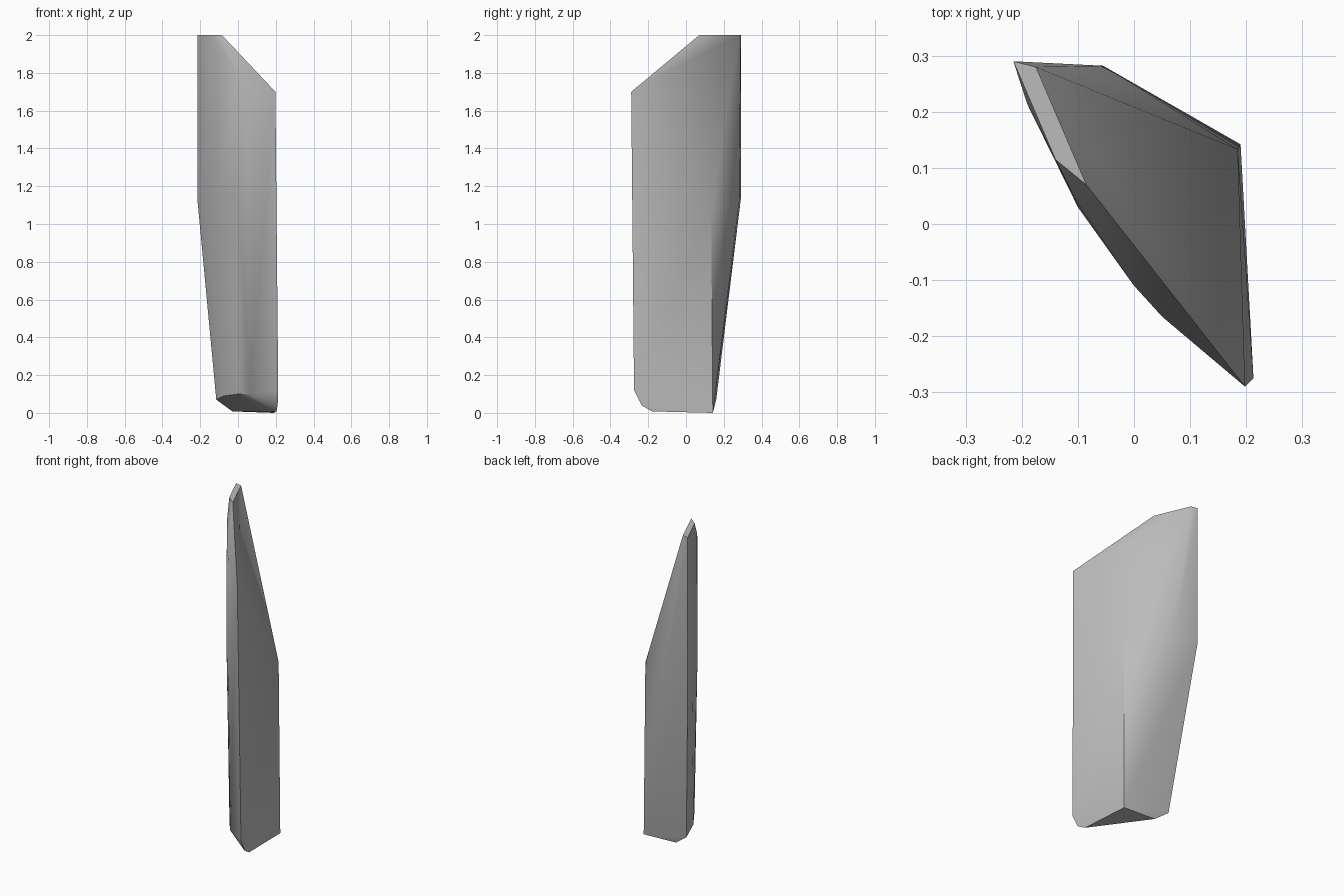
import bpy
import bmesh
import math

cube = bpy.data.objects.get("Cube")
if cube:
    bpy.data.objects.remove(cube, do_unlink=True)

# Single stone colour
stone = bpy.data.materials.new("stone_grey")
stone.use_nodes = True
colour = (0.5, 0.5, 0.5, 1.0)
stone.diffuse_color = colour
stone.node_tree.nodes["Principled BSDF"].inputs["Base Color"].default_value = colour

# Corners of the flat broken side and its slanted top
flat_side = [(-.175, .28, 2), (-.085, .07, 2), (.198, -.29, 1.7),
             (.185, .133, 1.06), (.19, .142, 0)]
# Corners of the rear break
rear = [(-.215, .29, 2), (-.215, .29, 1.13), (-.055, .282, 1.12)]
# Bowed outer skin: chipped upper rim, middle and lower rim
upper_rim = [(-.14, .115, 2), (-.1, .035, 1.9), (0, -.11, 1.8), (.05, -.165, 1.76)]
middle = [(-.19, .213, 1.13), (-.1, .03, 1.13), (0, -.11, 1.13), (.05, -.165, 1.13)]
lower_rim = [(-.115, .16, .07), (-.075, .035, .09), (.005, -.09, .1),
             (.06, -.163, .1), (.213, -.275, .12)]
# Narrow foot
foot = [(.21, -.235, .04), (.203, -.18, .008), (-.03, .143, .008)]

# Wrap the corners into one faceted shard
bm = bmesh.new()
for point in flat_side + rear + upper_rim + middle + lower_rim + foot:
    bm.verts.new(point)
hull = bmesh.ops.convex_hull(bm, input=bm.verts[:])
loose = [v for v in bm.verts if not v.link_faces]
bmesh.ops.delete(bm, geom=loose, context='VERTS')
bmesh.ops.recalc_face_normals(bm, faces=bm.faces[:])
mesh = bpy.data.meshes.new("stone_shard")
bm.to_mesh(mesh)
bm.free()
mesh.materials.append(stone)

shard = bpy.data.objects.new("stone_shard", mesh)
bpy.context.collection.objects.link(shard)

# Smooth the bowed skin, keep the broken edges crisp
bpy.ops.object.select_all(action='DESELECT')
shard.select_set(True)
bpy.context.view_layer.objects.active = shard
bpy.ops.object.shade_smooth_by_angle(angle=math.radians(35))
